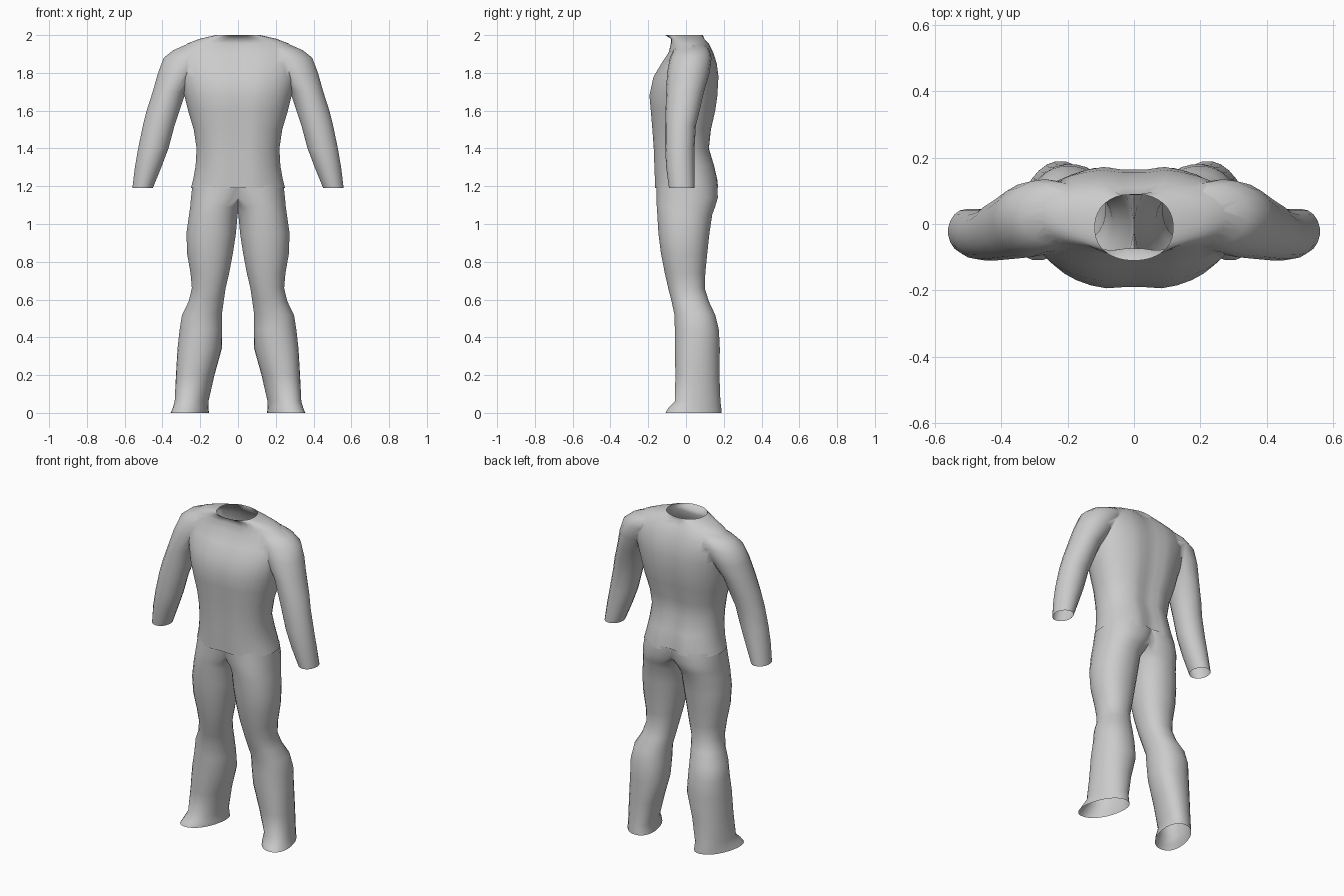
import bpy, bmesh
from math import sin, cos, pi, exp, copysign, sqrt

if "Cube" in bpy.data.objects:
    bpy.data.objects.remove(bpy.data.objects["Cube"], do_unlink=True)

cloth = bpy.data.materials.new("light grey cloth")
cloth.use_nodes = True
GREY = (0.6, 0.6, 0.6, 1)
cloth.diffuse_color = GREY
cloth.node_tree.nodes["Principled BSDF"].inputs["Base Color"].default_value = GREY


def loft(name, rings, sides, side=1, power=1.0, groove=None):
    """Closed loft through level rings: (z, x0, x1, front, back, turn)."""
    bm = bmesh.new()
    loops = []
    for z, x0, x1, front, back, *turn in rings:
        k = turn[0] if turn else 0
        loop = []
        for i in range(sides):
            a = 2 * pi * (i + 0.5) / sides
            c = copysign(abs(cos(a)) ** power, cos(a))
            s = copysign(abs(sin(a)) ** power, sin(a))
            x = (x0 + x1) / 2 + (x1 - x0) / 2 * (c * sqrt(1 - k * k) - k * s)
            y = (front + back) / 2 + (back - front) / 2 * s
            if groove:
                y -= groove(x, z, s)
            loop.append(bm.verts.new((side * x, y, z)))
        loops.append(loop)
    for low, high in zip(loops, loops[1:]):
        for i in range(sides):
            j = (i + 1) % sides
            bm.faces.new((low[i], low[j], high[j], high[i]))
    bm.faces.new(loops[0])
    bm.faces.new(loops[-1])
    bmesh.ops.recalc_face_normals(bm, faces=bm.faces)
    mesh = bpy.data.meshes.new(name)
    bm.to_mesh(mesh)
    bm.free()
    mesh.materials.append(cloth)
    obj = bpy.data.objects.new(name, mesh)
    bpy.context.collection.objects.link(obj)
    return obj


def fuse(base, others, low, high):
    """Union the parts, then open the ends below low and above high."""
    bpy.ops.object.select_all(action="DESELECT")
    bpy.context.view_layer.objects.active = base
    base.select_set(True)
    for other in others:
        mod = base.modifiers.new("union", "BOOLEAN")
        mod.operation, mod.solver, mod.object = "UNION", "EXACT", other
        bpy.ops.object.modifier_apply(modifier=mod.name)
        bpy.data.objects.remove(other, do_unlink=True)
    bm = bmesh.new()
    bm.from_mesh(base.data)
    ends = [f for f in bm.faces if all(v.co.z < low for v in f.verts)
            or all(v.co.z > high for v in f.verts)]
    bmesh.ops.delete(bm, geom=ends, context="FACES")
    bm.to_mesh(base.data)
    bm.free()
    bpy.ops.object.shade_smooth_by_angle(angle=1.1)


# Spine groove, seat cleft and the shallow hollow between the chest halves
def torso_groove(x, z, s):
    middle = exp(-(x / 0.05) ** 2)
    if z > 1.98:
        return 0
    if s > 0:
        return middle * (0.035 if z < 1.3 else 0.022)
    return -middle * 0.014


# Shirt body: z, half width, front, back
body = [
    (1.19, .25, -.17, .18), (1.24, .237, -.172, .175), (1.31, .225, -.175, .157),
    (1.4, .22, -.178, .13), (1.5, .235, -.185, .14), (1.6, .265, -.193, .162),
    (1.68, .285, -.2, .173), (1.78, .31, -.178, .178), (1.85, .325, -.135, .168),
    (1.91, .325, -.095, .148), (1.955, .27, -.085, .125), (1.98, .205, -.085, .105),
    (2.0, .118, -.11, .09),
]
shirt = loft("shirt", [(z, -w, w, f, b) for z, w, f, b in body], 36, 1, .9, torso_groove)

# Sleeves from cuff to shoulder: z, inner x, outer x, front, back
sleeve = [
    (1.19, .45, .56, -.09, .045), (1.3, .405, .547, -.105, .045),
    (1.4, .367, .53, -.11, .045), (1.52, .335, .505, -.11, .052),
    (1.6, .308, .485, -.108, .072), (1.7, .275, .453, -.105, .095),
    (1.8, .2, .425, -.1, .125), (1.88, .14, .395, -.085, .135),
    (1.92, .1, .345, -.065, .125), (1.95, .08, .275, -.045, .1),
]
sleeves = [loft("sleeve", sleeve, 18, s) for s in (1, -1)]
fuse(shirt, sleeves, 1.2, 1.99)

# Trouser legs: z, inner x, outer x, front, back, outward turn of the hem
leg = [
    (0, .155, .355, -.11, .19, .35), (.025, .158, .345, -.095, .188, .3),
    (.06, .157, .335, -.06, .183, .25), (.2, .125, .328, -.057, .178, .15),
    (.34, .086, .32, -.06, .18, .1), (.44, .085, .31, -.06, .175),
    (.52, .085, .297, -.062, .155), (.59, .075, .262, -.077, .122),
    (.66, .065, .245, -.095, .1), (.74, .046, .252, -.113, .103),
    (.84, .027, .27, -.133, .113), (.95, .01, .274, -.147, .125),
    (1.05, .001, .26, -.153, .14), (1.09, -.015, .254, -.156, .155),
    (1.14, -.06, .25, -.157, .17), (1.21, -.1, .242, -.156, .166),
]
trousers, other_leg = [loft("trousers", leg, 24, s, .92) for s in (1, -1)]
fuse(trousers, [other_leg], .01, 1.2)
